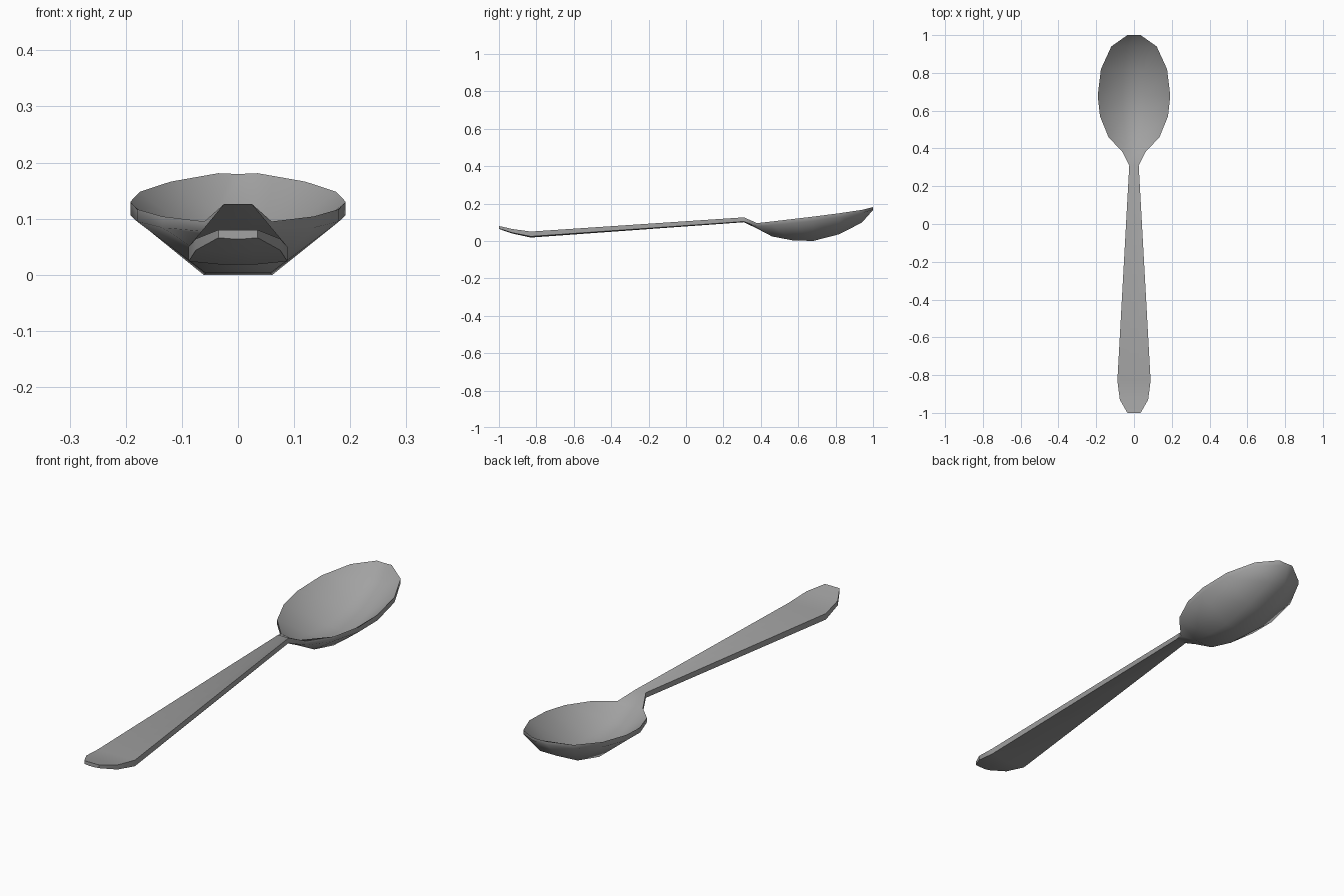
import bpy, bmesh, math

if "Cube" in bpy.data.objects:
    bpy.data.objects.remove(bpy.data.objects["Cube"])

steel = bpy.data.materials.new("brushed grey")
steel.diffuse_color = (0.36, 0.36, 0.36, 1)
steel.use_nodes = True
steel.node_tree.nodes["Principled BSDF"].inputs["Base Color"].default_value = steel.diffuse_color

# Stations along the spoon: y, half width, rim top, rim bottom, inner floor, underside
STATIONS = [
    (-1.00, 0.035, 0.080, 0.066, 0.080, 0.064),
    (-0.93, 0.075, 0.064, 0.044, 0.064, 0.040),
    (-0.83, 0.088, 0.050, 0.024, 0.050, 0.018),
    (0.31, 0.025, 0.126, 0.104, 0.126, 0.100),
    (0.38, 0.060, 0.095, 0.077, 0.088, 0.066),
    (0.46, 0.135, 0.104, 0.084, 0.044, 0.024),
    (0.57, 0.180, 0.117, 0.095, 0.021, 0.003),
    (0.68, 0.192, 0.130, 0.106, 0.018, 0.000),
    (0.82, 0.175, 0.148, 0.126, 0.054, 0.036),
    (0.94, 0.120, 0.166, 0.148, 0.116, 0.098),
    (1.00, 0.035, 0.181, 0.168, 0.180, 0.165),
]
FLAT = 0.32  # share of the width taken by the flat middle

# Loft a closed eight-point section through all stations
bm = bmesh.new()
rings = []
for y, w, rim, lip, floor, under in STATIONS:
    section = [(-w, rim), (-w * FLAT, floor), (w * FLAT, floor), (w, rim),
               (w, lip), (w * FLAT, under), (-w * FLAT, under), (-w, lip)]
    rings.append([bm.verts.new((x, y, z)) for x, z in section])
for a, b in zip(rings, rings[1:]):
    for i in range(8):
        j = (i + 1) % 8
        bm.faces.new((a[i], a[j], b[j], b[i]))

# End caps, split into strips across the thickness
for r in (rings[0], rings[-1]):
    for i in range(3):
        bm.faces.new((r[i], r[i + 1], r[6 - i], r[7 - i]))
bmesh.ops.recalc_face_normals(bm, faces=bm.faces)

mesh = bpy.data.meshes.new("spoon")
bm.to_mesh(mesh)
bm.free()
mesh.materials.append(steel)
spoon = bpy.data.objects.new("spoon", mesh)
bpy.context.collection.objects.link(spoon)

# Smooth bowl and handle, crisp rim
bpy.context.view_layer.objects.active = spoon
spoon.select_set(True)
bpy.ops.object.shade_smooth_by_angle(angle=math.radians(60))
